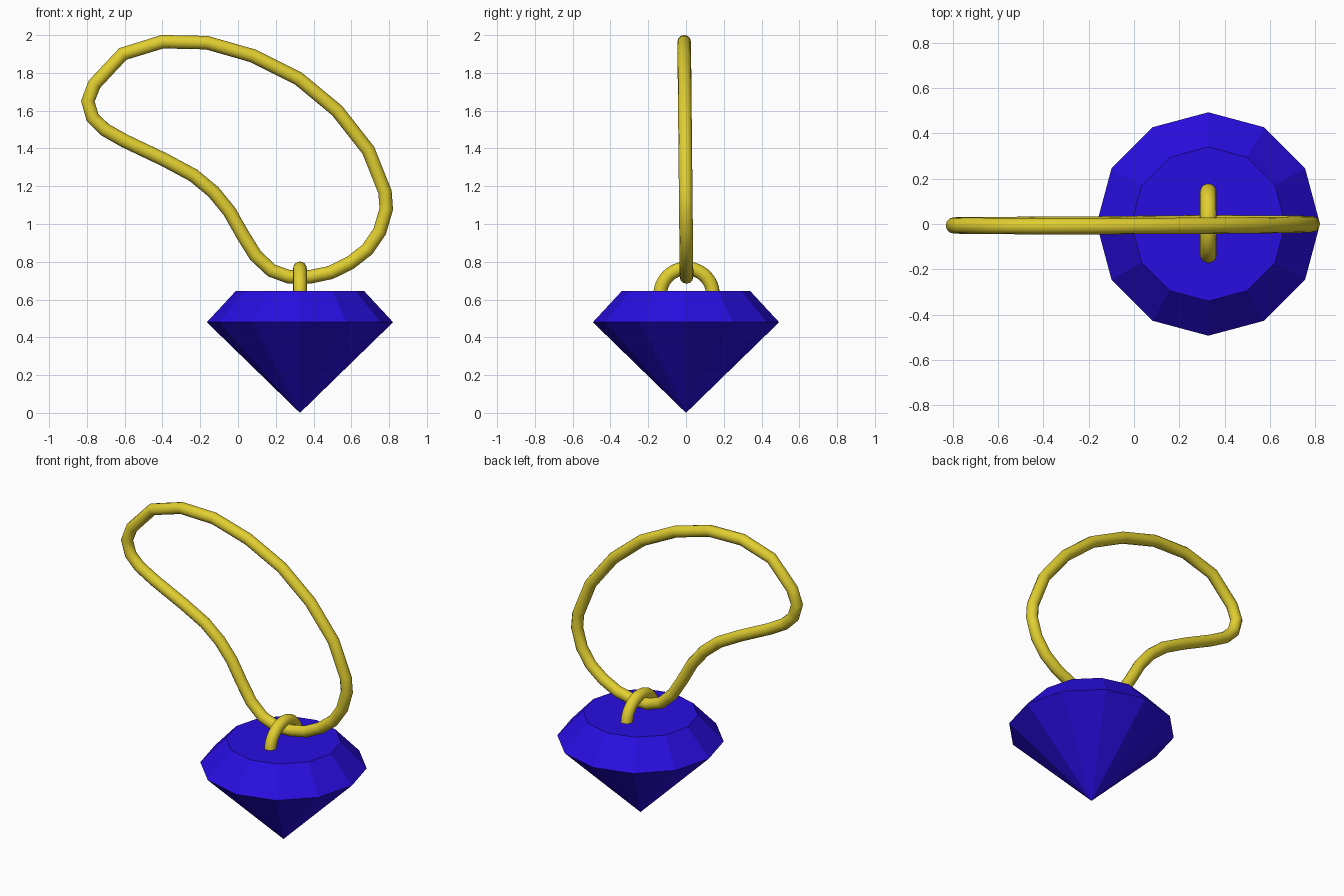
import bpy
import bmesh
import math
from mathutils import Matrix, Vector

cube = bpy.data.objects.get("Cube")
if cube:
    bpy.data.objects.remove(cube, do_unlink=True)

GEM_X = 0.328
TUBE = 0.036


def make_material(name, rgb):
    mat = bpy.data.materials.new(name)
    mat.use_nodes = True
    colour = (*rgb, 1.0)
    mat.diffuse_color = colour
    mat.node_tree.nodes["Principled BSDF"].inputs["Base Color"].default_value = colour
    return mat


blue = make_material("sapphire blue", (0.022, 0.004, 0.75))
gold = make_material("yellow gold", (0.75, 0.62, 0.03))


# Cut gem: a pointed pavilion below a tapered crown with a flat table
def build_gem(sides=12, girdle_radius=0.493, table_radius=0.34,
              girdle_z=0.48, table_z=0.645):
    bm = bmesh.new()

    def ring(radius, z):
        return [bm.verts.new((radius * math.cos(math.tau * i / sides),
                              radius * math.sin(math.tau * i / sides), z))
                for i in range(sides)]

    tip = bm.verts.new((0, 0, 0))
    girdle = ring(girdle_radius, girdle_z)
    table = ring(table_radius, table_z)
    bm.faces.new(table)
    for i in range(sides):
        j = (i + 1) % sides
        bm.faces.new((tip, girdle[j], girdle[i]))
        bm.faces.new((girdle[i], girdle[j], table[j], table[i]))
    bmesh.ops.recalc_face_normals(bm, faces=bm.faces)
    mesh = bpy.data.meshes.new("gem")
    bm.to_mesh(mesh)
    bm.free()
    gem = bpy.data.objects.new("gem", mesh)
    gem.location.x = GEM_X
    mesh.materials.append(blue)
    bpy.context.collection.objects.link(gem)


# Hanging ring: sunk into the table so that an arch stands above it
def build_hanging_ring():
    bpy.ops.mesh.primitive_torus_add(
        major_radius=0.14, minor_radius=TUBE, major_segments=48, minor_segments=16,
        location=(GEM_X, 0.003, 0.625), rotation=(0, math.pi / 2, 0))
    ring = bpy.context.object
    ring.name = ring.data.name = "hanging_ring"
    ring.data.materials.append(gold)
    bpy.ops.object.shade_smooth()


# Cord loop: centre line as (x, z), clockwise from the left end
CORD = [
    (-.795, 1.65), (-.76, 1.74), (-.61, 1.9), (-.4, 1.965), (-.165, 1.96),
    (.08, 1.89), (.32, 1.77), (.525, 1.6), (.69, 1.39), (.778, 1.17),
    (.785, 1.08), (.75, .96), (.685, .865), (.595, .795), (.49, .743),
    (.38, .72), (.27, .72), (.177, .754), (.093, .833), (.024, .944),
    (-.045, 1.066), (-.13, 1.17), (-.235, 1.257), (-.39, 1.34),
    (-.6, 1.44), (-.706, 1.5), (-.77, 1.563),
]


def build_cord():
    curve = bpy.data.curves.new("cord_loop", "CURVE")
    curve.dimensions = "3D"
    curve.bevel_depth = TUBE
    curve.bevel_resolution = 4
    spline = curve.splines.new("POLY")
    spline.points.add(len(CORD) - 1)
    for point, (x, z) in zip(spline.points, CORD):
        # The loop leans very slightly forward towards its top
        point.co = (x, 0.01 * (1 - z), z, 1)
    spline.use_cyclic_u = True
    curve.materials.append(gold)
    cord = bpy.data.objects.new("cord_loop", curve)
    bpy.context.collection.objects.link(cord)
    bpy.ops.object.select_all(action="DESELECT")
    cord.select_set(True)
    bpy.context.view_layer.objects.active = cord
    bpy.ops.object.convert(target="MESH")
    bpy.ops.object.shade_smooth()


build_gem()
build_hanging_ring()
build_cord()
